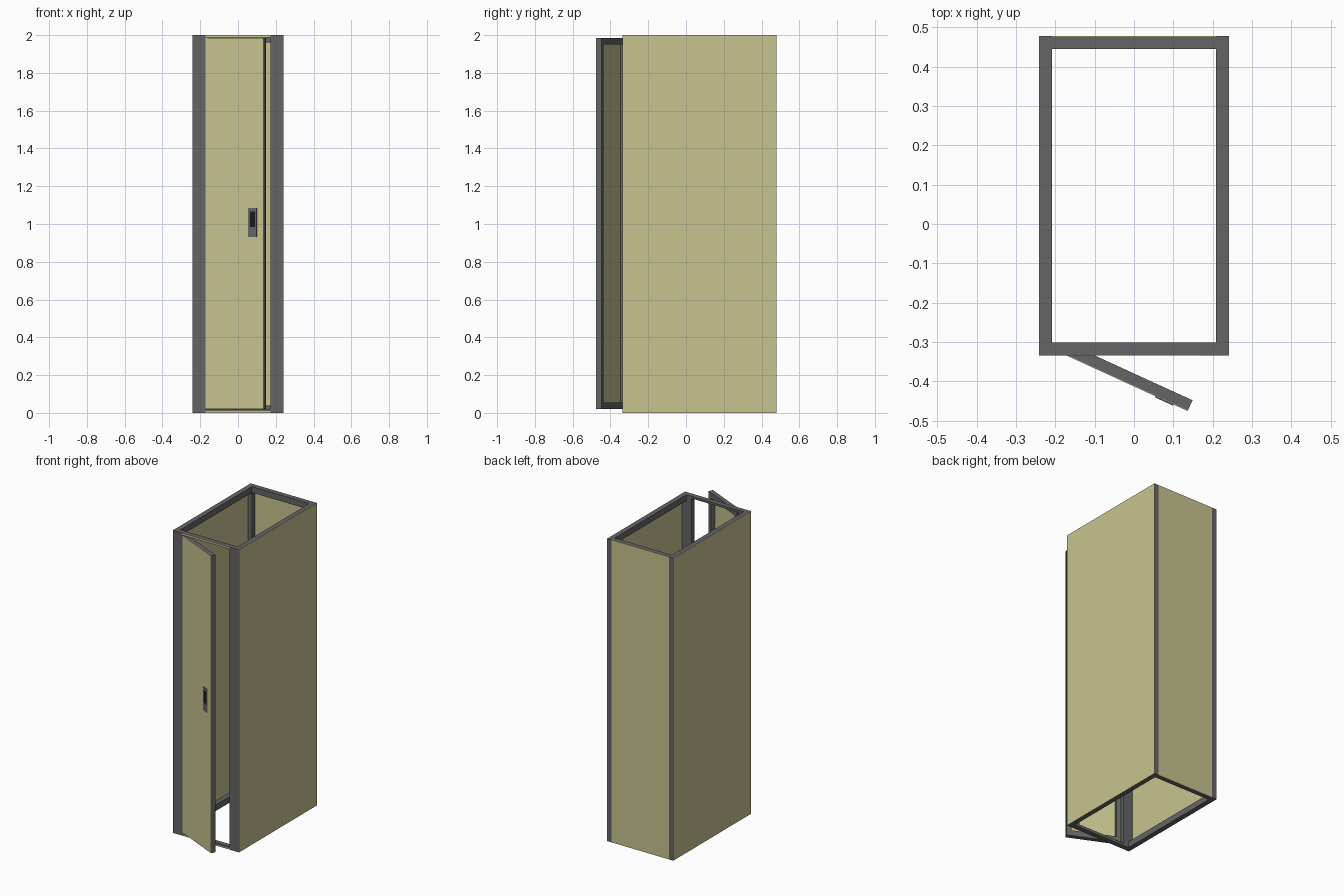
import bpy, math
from mathutils import Matrix

if "Cube" in bpy.data.objects:
    bpy.data.objects.remove(bpy.data.objects["Cube"])


def material(name, rgb):
    m = bpy.data.materials.new(name)
    m.diffuse_color = (*rgb, 1)
    m.use_nodes = True
    m.node_tree.nodes["Principled BSDF"].inputs["Base Color"].default_value = m.diffuse_color
    return m


STEEL = material("dark_steel", (0.13, 0.13, 0.13))
PAINT = material("olive_paint", (0.58, 0.55, 0.28))
BLACK = material("black", (0.01, 0.01, 0.01))


def box(name, x, y, z, mat, matrix=None):
    """Axis-aligned box from (min, max) pairs, optionally moved by a matrix."""
    lo, hi = zip(x, y, z)
    verts = [(a, b, c) for a in x for b in y for c in z]
    faces = [(0, 1, 3, 2), (4, 6, 7, 5), (0, 4, 5, 1),
             (2, 3, 7, 6), (0, 2, 6, 4), (1, 5, 7, 3)]
    me = bpy.data.meshes.new(name)
    me.from_pydata(verts, [], faces)
    me.materials.append(mat)
    ob = bpy.data.objects.new(name, me)
    bpy.context.collection.objects.link(ob)
    if matrix:
        ob.matrix_world = matrix
    return ob


W, YF, YB, H = 0.242, -0.335, 0.478, 2.0   # half width, front, back, height
T, S = 0.033, 0.002                        # tube size, sheet thickness
OPEN = 0.172                               # half width of the door opening

# Posts, side rails and side panels, left and right
for side, s in (("left", -1), ("right", 1)):
    def span(a, b):
        return tuple(sorted((s * a, s * b)))
    inner, outer = W - T, W - S
    box(f"{side}_front_post", span(OPEN, outer), (YF, YF + T), (0, H), STEEL)
    box(f"{side}_back_post", span(inner, outer), (YB - T, YB), (0, H), STEEL)
    for level, z in (("bottom", (0, 0.04)), ("top", (H - 0.04, H))):
        box(f"{side}_{level}_rail", span(inner, outer), (YF + T, YB - T), z, STEEL)
    box(f"{side}_panel", span(outer, W), (YF, YB), (0, H), PAINT)

# Back rails, back panel and slim front rails
for level, zb, zf, zs in (("bottom", (0, 0.04), (0, 0.018), (0, 0.009)),
                          ("top", (H - 0.04, H), (H - 0.014, H), (H - 0.011, H))):
    box(f"back_{level}_rail", (-W + T, W - T), (YB - T, YB - S), zb, STEEL)
    box(f"front_{level}_rail", (-OPEN, OPEN), (YF + S, YF + T), zf, STEEL)
    box(f"front_{level}_strip", (-OPEN, OPEN), (YF, YF + S), zs, PAINT)
box("back_panel", (-W + T, W - T), (YB - S, YB), (0, H), PAINT)

# Door, hinged on the left and standing ajar
hinge = Matrix.Translation((-0.171, YF, 0)) @ Matrix.Rotation(math.radians(-24.6), 4, 'Z')
L, D, Z0, Z1 = 0.338, 0.03, 0.02, 1.985
box("door_sheet", (0, L), (0, S), (Z0, Z1), PAINT, hinge)
for name, x in (("hinge", (0, D)), ("latch", (L - D, L))):
    box(f"door_{name}_stile", x, (S, D), (Z0, Z1), STEEL, hinge)
for name, z in (("bottom", (Z0, Z0 + 0.036)), ("top", (Z1 - 0.036, Z1))):
    box(f"door_{name}_rail", (D, L - D), (S, D), z, STEEL, hinge)

# Flush latch plate: grey frame around a dark pocket
px, pz = (0.248, 0.298), (0.93, 1.085)
hx, hz = (0.259, 0.287), (0.983, 1.067)
lift = (-0.003, 0)
box("latch_plate_left", (px[0], hx[0]), lift, pz, STEEL, hinge)
box("latch_plate_right", (hx[1], px[1]), lift, pz, STEEL, hinge)
box("latch_plate_bottom", hx, lift, (pz[0], hz[0]), STEEL, hinge)
box("latch_plate_top", hx, lift, (hz[1], pz[1]), STEEL, hinge)
box("latch_pocket", hx, (-0.001, 0), hz, BLACK, hinge)
